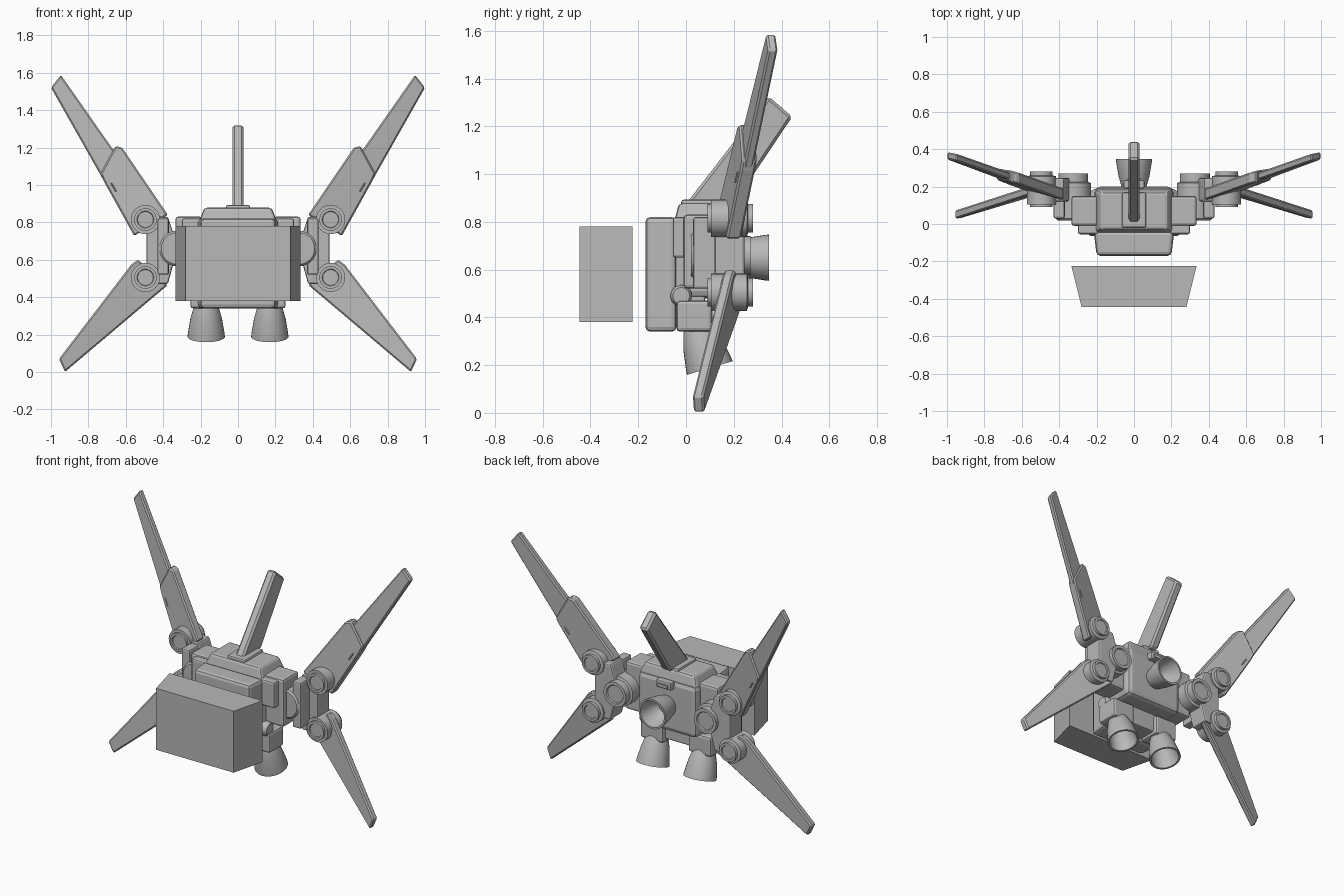
import bpy, bmesh, math
from mathutils import Vector

old = bpy.data.objects.get("Cube")
if old:
    bpy.data.objects.remove(old)

grey = bpy.data.materials.new("plain grey")
grey.use_nodes = True
tone = (0.48, 0.48, 0.48, 1)
grey.diffuse_color = tone
grey.node_tree.nodes["Principled BSDF"].inputs["Base Color"].default_value = tone


def finish(name, bm, mirror=False, bevel=0, smooth=False, segments=2):
    bmesh.ops.recalc_face_normals(bm, faces=bm.faces)
    mesh = bpy.data.meshes.new(name)
    bm.to_mesh(mesh)
    bm.free()
    obj = bpy.data.objects.new(name, mesh)
    bpy.context.collection.objects.link(obj)
    mesh.materials.append(grey)
    if smooth:
        bpy.ops.object.select_all(action="DESELECT")
        obj.select_set(True)
        bpy.context.view_layer.objects.active = obj
        bpy.ops.object.shade_smooth_by_angle(angle=math.radians(35))
    if bevel:
        mod = obj.modifiers.new("Bevel", "BEVEL")
        mod.width = bevel
        mod.segments = segments
    if mirror:
        obj.modifiers.new("Mirror", "MIRROR")
    return obj


def loft(name, a, b, **kw):
    """Solid between two matching rings of points."""
    bm = bmesh.new()
    ra, rb = [[bm.verts.new(p) for p in ring] for ring in (a, b)]
    n = len(ra)
    bm.faces.new(ra)
    bm.faces.new(rb)
    for i in range(n):
        j = (i + 1) % n
        bm.faces.new((ra[i], ra[j], rb[j], rb[i]))
    return finish(name, bm, **kw)


def box(name, x, y, z, **kw):
    def ring(h):
        return [(x[0], y[0], h), (x[1], y[0], h), (x[1], y[1], h), (x[0], y[1], h)]
    return loft(name, ring(z[0]), ring(z[1]), **kw)


def prism_y(name, outline, y, **kw):
    return loft(name, [(x, y[0], z) for x, z in outline],
                [(x, y[1], z) for x, z in outline], **kw)


def lathe(name, base, axis, profile, **kw):
    """Spin (radius, distance) points around an axis."""
    base, axis = Vector(base), Vector(axis).normalized()
    side = axis.orthogonal().normalized()
    bm = bmesh.new()
    verts = [bm.verts.new(base + axis * t + side * r) for r, t in profile]
    edges = [bm.edges.new(pair) for pair in zip(verts, verts[1:])]
    bmesh.ops.spin(bm, geom=verts + edges, cent=base, axis=axis,
                   angle=math.tau, steps=32, use_duplicate=False)
    bmesh.ops.remove_doubles(bm, verts=bm.verts, dist=0.0005)
    return finish(name, bm, smooth=True, **kw)


def wing(name, outline, plane, thick, **kw):
    """Flat blade lying on a slanted plane, y = a + b x + c z."""
    a, b, c = plane
    rings = [[(x, a + b * x + c * z + s * thick / 2, z) for x, z in outline]
             for s in (-1, 1)]
    return loft(name, *rings, mirror=True, bevel=0.008, segments=1, **kw)


# Detached front block, narrower at its front
loft("front_block",
     [(-.28, -.445, .38), (.28, -.445, .38), (.335, -.225, .38), (-.335, -.225, .38)],
     [(-.28, -.445, .78), (.28, -.445, .78), (.335, -.225, .78), (-.335, -.225, .78)])

# Central body
box("body", (-.21, .21), (-.05, .2), (.48, .82), bevel=.03)
loft("body_top",
     [(-.21, -.05, .8), (.21, -.05, .8), (.21, .19, .8), (-.21, .19, .8)],
     [(-.18, -.03, .878), (.18, -.03, .878), (.18, .17, .878), (-.18, .17, .878)],
     bevel=.015)
loft("front_pod",
     [(-.2, -.17, .34), (.2, -.17, .34), (.2, -.17, .82), (-.2, -.17, .82)],
     [(-.215, -.04, .34), (.215, -.04, .34), (.215, -.04, .82), (-.215, -.04, .82)],
     bevel=.02)
box("waist", (-.2, .2), (-.06, .08), (.36, .52), bevel=.01)
box("rear_latch", (-.055, .055), (.19, .235), (.77, .82), bevel=.008)
box("rear_latch_tab", (-.035, .035), (.23, .243), (.78, .8))

# Shoulders and hips
box("shoulder_block", (.19, .335), (-.01, .15), (.52, .83), mirror=True, bevel=.015)
box("shoulder_front", (.19, .3), (-.055, 0), (.65, .82), mirror=True, bevel=.012)
box("hip_block", (.09, .255), (-.04, .11), (.34, .47), mirror=True, bevel=.015)
lathe("hip_knob", (.2, -.02, .49), (1, 0, 0),
      [(0, 0), (.045, 0), (.045, .03), (.035, .045), (0, .045)], mirror=True)

# Top fin
box("fin_base", (-.065, .065), (-.02, .17), (.86, .893), bevel=.01)
fin = [(.0, .875), (.347, 1.325), (.445, 1.24), (.2, .875)]
loft("fin", [(-.03, y, z) for y, z in fin], [(.03, y, z) for y, z in fin],
     bevel=.012, segments=1)

# Thrusters
bell = [(0, 0), (.055, 0), (.068, .03), (.085, .09), (.098, .17), (.1, .19),
        (.088, .19), (.075, .1), (.045, .05), (0, .05)]
lathe("lower_thruster", (.17, .045, .37), (0, .3, -1), bell, mirror=True)
lathe("rear_thruster", (0, .17, .65), (0, 1, 0),
      [(r * .97, t * .94) for r, t in bell])

# Shoulder joints and hinge plates
lathe("shoulder_joint", (.325, .02, .66), (0, 1, 0),
      [(0, 0), (.085, 0), (.095, .01), (.095, .2), (.08, .205), (.08, .25),
       (.06, .25), (.055, .243), (0, .243)], mirror=True)
prism_y("hinge_plate",
        [(.375, .83), (.43, .83), (.49, .74), (.49, .58), (.43, .47), (.375, .47),
         (.345, .58), (.345, .74)], (.12, .245), mirror=True, bevel=.01)
box("hinge_plate_front", (.37, .43), (.03, .14), (.52, .82), mirror=True, bevel=.01)
for label, z in (("upper", .815), ("lower", .505)):
    lathe(label + "_hinge", (.495, .09, z), (0, 1, 0),
          [(0, .006), (.042, .006), (.045, 0), (.06, 0), (.06, .015), (.078, .015),
           (.078, .165), (.06, .17), (.06, .19), (.045, .19), (.042, .184),
           (0, .184)], mirror=True)

# Wings
upper_plane = (.008, .266, .06)
wing("upper_wing_inner",
     [(.375, .84), (.555, .727), (.715, 1.015), (.735, 1.06), (.655, 1.208), (.62, 1.2)],
     upper_plane, .062)
wing("upper_wing_outer",
     [(.57, 1.05), (.66, .92), (1.0, 1.52), (.947, 1.588)], upper_plane, .04)
wing("lower_wing",
     [(.375, .465), (.925, .0), (.957, .07), (.57, .575), (.535, .6)],
     (.293, -.258, .05), .045)

# Thin mark on each upper wing
prism = [(.645, .965), (.655, .96), (.685, 1.01), (.675, 1.016)]
wing("upper_wing_mark", prism, upper_plane, .07)
